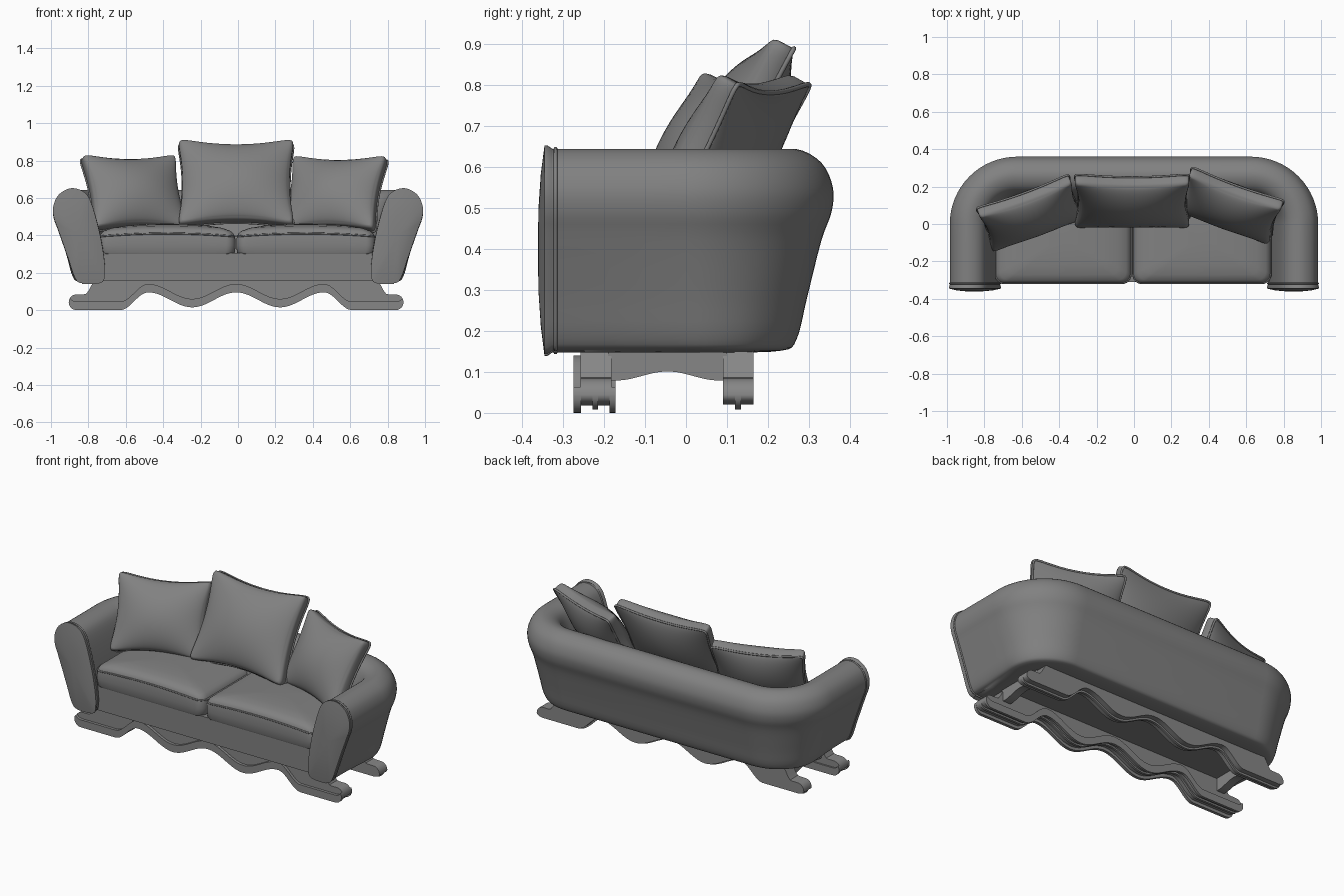
import bpy, bmesh
from math import sin, cos, pi, sqrt, radians
from mathutils import Vector, Matrix

if "Cube" in bpy.data.objects:
    bpy.data.objects.remove(bpy.data.objects["Cube"])


def grey(name, v):
    m = bpy.data.materials.new(name)
    m.diffuse_color = (v, v, v, 1)
    m.use_nodes = True
    m.node_tree.nodes["Principled BSDF"].inputs["Base Color"].default_value = m.diffuse_color
    return m


FABRIC, WOOD = grey("fabric", .22), grey("wood", .24)


def select(ob, mat):
    bpy.context.collection.objects.link(ob)
    bpy.ops.object.select_all(action='DESELECT')
    ob.select_set(True)
    bpy.context.view_layer.objects.active = ob
    ob.data.materials.append(mat)


def finish(name, bm, angle=40, mat=FABRIC):
    bmesh.ops.remove_doubles(bm, verts=bm.verts, dist=1e-5)
    bmesh.ops.recalc_face_normals(bm, faces=bm.faces)
    me = bpy.data.meshes.new(name)
    bm.to_mesh(me)
    bm.free()
    select(bpy.data.objects.new(name, me), mat)
    bpy.ops.object.shade_smooth_by_angle(angle=radians(angle))


def loft(name, rings, angle=40, mat=FABRIC):
    """Skin closed rings of points and cap both ends."""
    bm = bmesh.new()
    vs = [[bm.verts.new(p) for p in r] for r in rings]
    n = len(vs[0])
    for a, b in zip(vs, vs[1:]):
        for i in range(n):
            j = (i + 1) % n
            bm.faces.new((a[i], a[j], b[j], b[i]))
    bm.faces.new(vs[0])
    bm.faces.new(vs[-1])
    finish(name, bm, angle, mat)


def tube(name, pts, r):
    """Closed piping cord."""
    cu = bpy.data.curves.new(name, 'CURVE')
    cu.dimensions = '3D'
    cu.bevel_depth, cu.bevel_resolution = r, 2
    sp = cu.splines.new('POLY')
    sp.points.add(len(pts) - 1)
    for q, p in zip(sp.points, pts):
        q.co = (*p, 1)
    sp.use_cyclic_u = True
    select(bpy.data.objects.new(name, cu), FABRIC)
    bpy.ops.object.convert(target='MESH')


def smooth_loop(pts, k=4):
    """Closed Catmull-Rom through 2D points."""
    out, n = [], len(pts)
    for i in range(n):
        a, b, c, d = (Vector(pts[(i + o) % n]) for o in (-1, 0, 1, 2))
        for t in (s / k for s in range(k)):
            out.append(0.5 * (2 * b + (c - a) * t + (2 * a - 5 * b + 4 * c - d) * t * t
                              + (3 * b - a - 3 * c + d) * t ** 3))
    return out


# Arm and back section: (distance inward from the outermost line, height)
section = smooth_loop([(.125, .152), (.09, .18), (.065, .28), (.03, .42), (.005, .49),
                       (.002, .55), (.03, .61), (.09, .643), (.155, .628), (.195, .575),
                       (.235, .44), (.262, .3), (.268, .2), (.245, .153)])
# The arms taper a little more than the back
arm = [(d + (.1 * max(0, .42 - z) if d < .15 else 0), z) for d, z in section]

# Wrap-around shell swept along a U path
R, CX = .36, .625
path = [((.985, y), (-1, 0)) for y in (-.335, -.2, -.1)]
path += [((CX + R * cos(a), R * sin(a)), (-cos(a), -sin(a)))
         for a in (pi / 2 * i / 16 for i in range(17))]
path += [((-p[0], p[1]), (-n[0], n[1])) for p, n in reversed(path)]
rings = []
for p, n in path:
    f = n[0] ** 2 * min(1, max(0, (.2 - p[1]) / .4))
    ds = [(d + (a[0] - d) * f, z) for (d, z), a in zip(section, arm)]
    rings.append([(p[0] + n[0] * d, p[1] + n[1] * d, z) for d, z in ds])
loft("back_and_arms", rings, 60)

# Domed arm front panels with piping
for sx, side in ((1, "right"), (-1, "left")):
    rings = []
    for y, s in ((-.325, 1.0), (-.338, 1.035), (-.345, 1.035), (-.347, .97),
                 (-.354, .75), (-.359, .45), (-.361, .15)):
        rings.append([(sx * (.855 + (.13 - d) * s), y, .4 + (z - .4) * s) for d, z in arm])
    loft(side + "_arm_panel", rings, 35)
    tube(side + "_arm_piping", [(sx * (.985 - d), -.318, z) for d, z in arm], .005)

# Seat base with front rail
bm = bmesh.new()
bmesh.ops.create_cube(bm, size=1, matrix=Matrix.Translation((0, -.065, .23))
                      @ Matrix.Diagonal((1.48, .49, .15, 1)))
finish("seat_base", bm)


# Seat cushions
def seat(name, x0, x1, y0=-.32, y1=.17, r=.05):
    hx, hy, cx, cy = (x1 - x0) / 2, (y1 - y0) / 2, (x0 + x1) / 2, (y0 + y1) / 2
    out = []
    corners = ((1, 1), (-1, 1), (-1, -1), (1, -1))
    for q, (a, b) in enumerate(corners):
        arc = [(a * (hx - r) + r * cos(t), b * (hy - r) + r * sin(t))
               for t in ((q + k / 6) * pi / 2 for k in range(7))]
        a2, b2 = corners[(q + 1) % 4]
        t = (q + 1) * pi / 2
        end = Vector((a2 * (hx - r) + r * cos(t), b2 * (hy - r) + r * sin(t)))
        out += arc + [tuple(Vector(arc[-1]).lerp(end, k / 10)) for k in range(1, 10)]

    def lift(x):
        return .016 * (1 - (x / hx) ** 2)
    rings = []
    for z, s in ((.3, .975), (.308, .99), (.345, 1.0), (.385, .995), (.396, .985), (.41, .965),
                 (.422, .92), (.434, .8), (.441, .6), (.444, .4), (.446, .2), (.446, .03)):
        f = min(1, (z - .3) / .1)
        rings.append([(cx + x * s, cy + y * s, z + f * lift(x * s)) for x, y in out])
    loft(name, rings, 60)
    tube(name + "_piping", [(cx + x * .988, cy + y * .988, .394 + lift(x)) for x, y in out], .005)


seat("left_seat_cushion", -.745, -.013)
seat("right_seat_cushion", -.009, .735)


# Throw pillows: two puffed faces, soft front edge, piping on the back seam
def pillow(name, loc, w, h, turn, tilt=-28, n=24):
    M = (Matrix.Translation(loc) @ Matrix.Rotation(radians(turn), 4, 'Z')
         @ Matrix.Rotation(radians(tilt), 4, 'X'))

    def pt(i, j, y, k=1.0, puff=0.0):
        u, v = sin(pi / 2 * (2 * i / n - 1)), sin(pi / 2 * (2 * j / n - 1))
        c = k * (1 - .06 * (u * v) ** 10)
        return M @ Vector((w / 2 * u * (1 - .1 * (1 - v * v)) * c,
                           y + puff * max(0, (1 - u * u) * (1 - v * v)) ** .75,
                           h / 2 * v * (1 - .15 * (1 - u * u)) * c))
    rim = ([(i, 0) for i in range(n)] + [(n, j) for j in range(n)]
           + [(i, n) for i in range(n, 0, -1)] + [(0, j) for j in range(n, 0, -1)])
    bm = bmesh.new()
    for y, k, puff in ((-.036, .96, -.075), (.022, 1, .065)):
        g = {(i, j): bm.verts.new(pt(i, j, y, k, puff))
             for i in range(n + 1) for j in range(n + 1)}
        for i in range(n):
            for j in range(n):
                bm.faces.new((g[i, j], g[i + 1, j], g[i + 1, j + 1], g[i, j + 1]))
    bands = [[bm.verts.new(pt(i, j, y, k)) for i, j in rim]
             for y, k in ((-.036, .96), (-.031, .985), (-.02, 1), (.022, 1))]
    for a, b in zip(bands, bands[1:]):
        for i in range(len(rim)):
            bm.faces.new((a[i - 1], a[i], b[i], b[i - 1]))
    finish(name, bm, 70)
    tube(name + "_piping", [pt(i, j, .022) for i, j in rim], .006)


pillow("centre_pillow", (-.01, .125, .676), .635, .53, 0)
pillow("right_pillow", (.515, .1, .62), .545, .455, -20)
pillow("left_pillow", (-.555, .06, .625), .545, .455, 20)


# Wavy foot rails
def lower(x):
    x = abs(x)
    if x < .47:
        return .055 + .04 * cos(2 * pi * x / .47)
    if x < .62:
        return .0475 * (1 + cos(pi * (x - .47) / .15))
    return .042 - sqrt(max(0, .042 ** 2 - max(0, x - .853) ** 2))


def upper(x):
    x = abs(x)
    if x < .81:
        return .158 if x < .75 else .084 + .037 * (1 + cos(pi * (x - .75) / .06))
    return .042 + sqrt(max(0, .042 ** 2 - max(0, x - .853) ** 2))


half = [.86 * i / 60 for i in range(61)] + [.853 + .042 * sin(a * pi / 16) for a in range(2, 9)]
xs = [-x for x in reversed(half[1:])] + half


def rail(name, y0, y1, lift=0, band=1):
    rings = []
    for x in xs:
        lo = lower(x) + lift * min(1, (.042 - lower(x)) / .042 if abs(x) > .85 else 1)
        hi = max(min(upper(x), lower(x) + band), lo + .001)
        rings.append([(x - .01, y0, lo), (x - .01, y1, lo), (x - .01, y1, hi), (x - .01, y0, hi)])
    loft(name, rings, 35, WOOD)


rail("front_rail", -.257, -.182, .018)
rail("front_rail_bead", -.228, -.214, .008)
rail("front_rail_front_strip", -.274, -.256, 0, .045)
rail("front_rail_back_strip", -.186, -.172, 0, .045)
rail("back_rail", .09, .165, .02)
rail("back_rail_bead", .12, .134, .008)

# Scalloped side aprons joining the rails
for sx, side in ((1, "right"), (-1, "left")):
    rings = []
    for y in (-.19 + .29 * k / 24 for k in range(25)):
        z = .09 - .011 * cos(2 * pi * (y + .17) / .25)
        x0, x1 = sx * .72 - .01, sx * .77 - .01
        rings.append([(x0, y, z), (x1, y, z), (x1, y, .158), (x0, y, .158)])
    loft(side + "_apron", rings, 35, WOOD)
